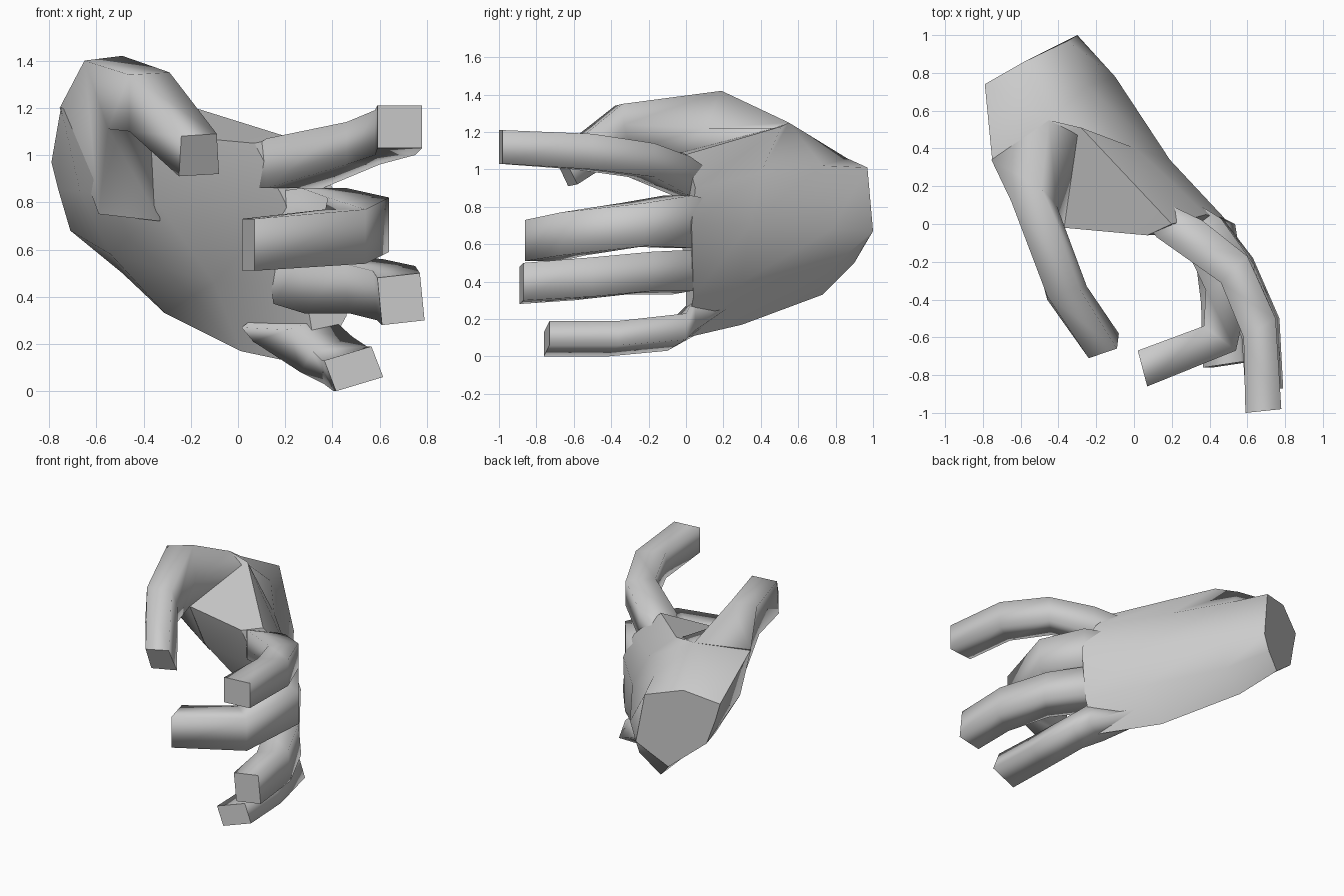
import bpy, bmesh, math


def loft(name, rings, angle=180):
    """Skin a chain of equal-sized point rings, cap both ends with a sharp rim."""
    bm = bmesh.new()
    loops = [[bm.verts.new(p) for p in ring] for ring in rings]
    n = len(loops[0])
    for a, b in zip(loops, loops[1:]):
        for i in range(n):
            j = (i + 1) % n
            bm.faces.new((a[i], a[j], b[j], b[i]))
    caps = [bm.faces.new(loops[0]), bm.faces.new(loops[-1])]
    bmesh.ops.recalc_face_normals(bm, faces=bm.faces)
    for f in bm.faces:
        f.smooth = True
    for e in bm.edges:
        e.smooth = e.calc_face_angle(0) < math.radians(angle)
    for f in caps:
        for e in f.edges:
            e.smooth = False
    mesh = bpy.data.meshes.new(name)
    bm.to_mesh(mesh)
    bm.free()
    ob = bpy.data.objects.new(name, mesh)
    bpy.context.collection.objects.link(ob)
    return ob


def finger(name, stations, tilt=0.0, lean=0.0):
    """Four-sided finger; each station is inner x, y, outer x, y, bottom z, top z."""
    rings = []
    for ix, iy, ox, oy, lo, hi in stations:
        rings.append([(ix - lean, iy, hi - tilt), (ox - lean, oy, hi + tilt),
                      (ox + lean, oy, lo + tilt), (ix + lean, iy, lo - tilt)])
    return loft(name, rings)


# Palm: wrist cut, heel, hollow, knuckles
# (thumb side, web, back of hand x3, little-finger side, hollow, ball of thumb)
loft("palm", [
    [(-.79, .74, .97), (-.58, .86, 1.06), (-.35, .97, 1.01), (-.30, 1.0, .67),
     (-.38, .95, .59), (-.49, .90, .50), (-.71, .78, .68), (-.76, .75, .85)],
    [(-.75, .33, 1.20), (-.45, .55, 1.25), (-.25, .73, 1.02), (-.10, .78, .68),
     (-.16, .76, .46), (-.31, .73, .33), (-.54, .44, .58), (-.67, .34, .85)],
    [(-.37, -.02, 1.09), (-.28, .51, 1.23), (.01, .40, .98), (.19, .34, .70),
     (.18, .30, .40), (.01, .30, .17), (-.10, .25, .46), (-.33, .10, .78)],
    [(.07, -.06, 1.05), (.20, .00, 1.08), (.38, .05, .90), (.48, .03, .70),
     (.46, .04, .32), (.34, .00, .10), (.28, .00, .45), (.20, -.05, .80)],
], angle=60)

# Thumb with its ball running back to the wrist
loft("thumb", [
    [(-.755, .34, 1.20), (-.45, .55, 1.25), (-.29, .50, 1.22), (-.33, .15, .72), (-.59, .30, .75)],
    [(-.65, .12, 1.40), (-.49, .19, 1.42), (-.41, .10, 1.22), (-.37, -.02, 1.09), (-.55, -.05, 1.11)],
    [(-.46, -.38, 1.34), (-.29, -.34, 1.35), (-.25, -.33, 1.24), (-.28, -.30, 1.10), (-.46, -.40, 1.10)],
    [(-.24, -.71, 1.08), (-.09, -.66, 1.09), (-.085, -.62, 1.00), (-.08, -.58, .92), (-.25, -.63, .91)],
])

# Fingers
finger("index_finger", [
    (.02, .06, .15, .12, .86, 1.00),
    (.12, -.07, .36, .02, .86, 1.07),
    (.46, -.31, .60, -.17, .96, 1.14),
    (.58, -.60, .75, -.50, 1.00, 1.19),
    (.59, -1.0, .78, -.98, 1.03, 1.21)])
finger("middle_finger", [
    (.12, .05, .28, .14, .60, .84),
    (.27, -.12, .46, .03, .58, .86),
    (.38, -.35, .64, -.22, .59, .82),
    (.37, -.54, .54, -.67, .54, .77),
    (.02, -.67, .07, -.86, .51, .73)])
finger("ring_finger", [
    (.14, .10, .28, .14, .38, .52),
    (.27, -.08, .46, .03, .34, .56),
    (.46, -.33, .62, -.18, .34, .55),
    (.58, -.60, .76, -.50, .31, .52),
    (.60, -.89, .78, -.87, .29, .49)], tilt=.01, lean=.01)
finger("little_finger", [
    (.04, .22, .12, .24, .24, .30),
    (.24, -.01, .41, .05, .11, .29),
    (.34, -.10, .51, .00, .06, .20),
    (.38, -.42, .57, -.36, .03, .16),
    (.39, -.76, .59, -.73, .03, .16)], tilt=.03, lean=.025)
